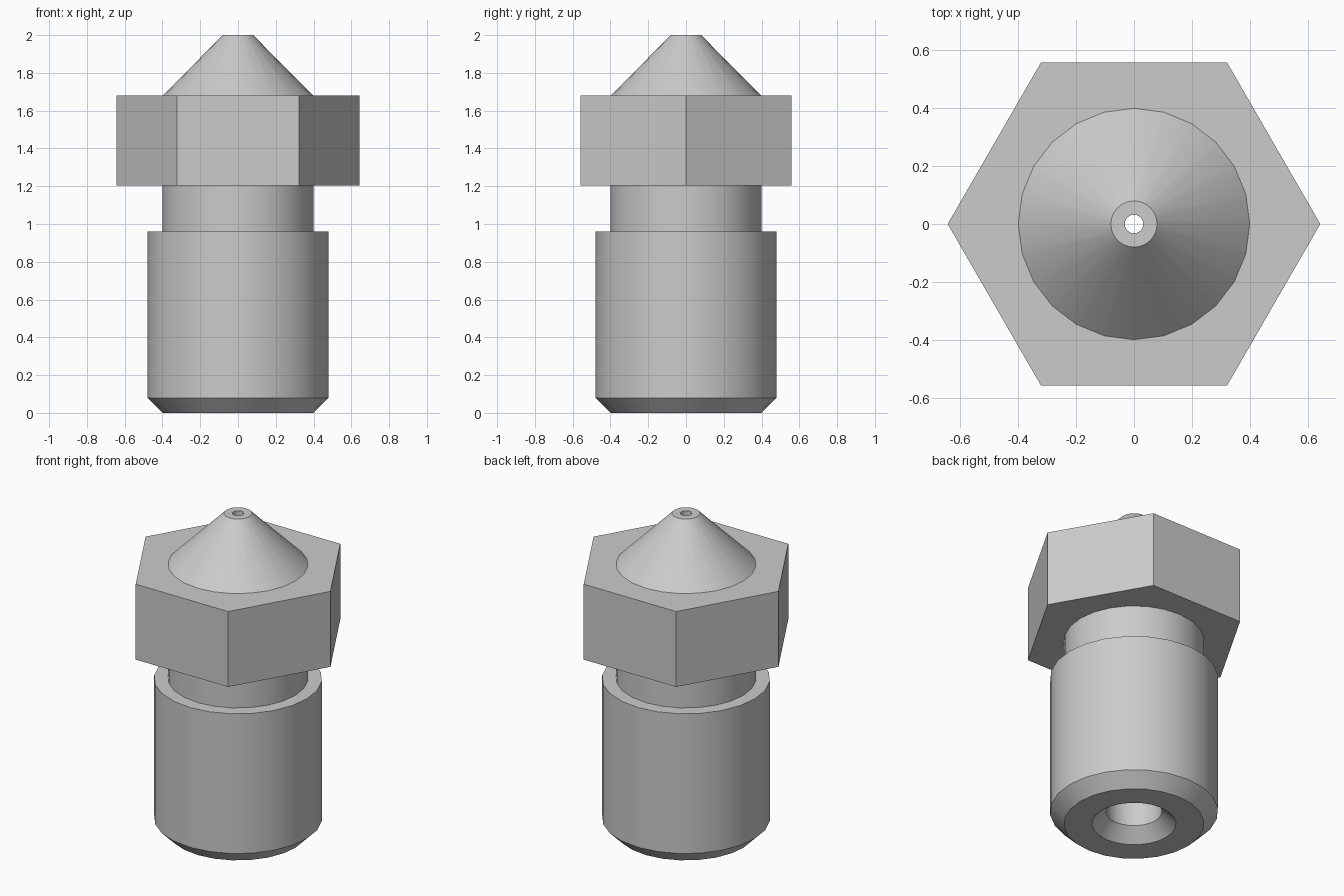
import bpy
import bmesh
import math

SIDES = 24

cube = bpy.data.objects.get("Cube")
if cube:
    bpy.data.objects.remove(cube, do_unlink=True)

metal = bpy.data.materials.new("grey metal")
metal.use_nodes = True
colour = (0.6, 0.6, 0.6, 1)
metal.diffuse_color = colour
metal.node_tree.nodes["Principled BSDF"].inputs["Base Color"].default_value = colour


def round_ring(angle):
    return 1.0


def hex_ring(angle):
    # Distance to a hexagon's edge, relative to its corner radius
    sector = math.pi / 3
    return math.cos(sector / 2) / math.cos(angle % sector - sector / 2)


def lathe(name, profile):
    """Skin rings given as (radius, height, ring shape), outside facing out."""
    bm = bmesh.new()
    rings = []
    for radius, z, shape in profile:
        ring = []
        for i in range(SIDES):
            a = math.tau * i / SIDES
            r = radius * shape(a)
            ring.append(bm.verts.new((r * math.cos(a), r * math.sin(a), z)))
        rings.append(ring)
    for low, high in zip(rings, rings[1:]):
        for i in range(SIDES):
            j = (i + 1) % SIDES
            bm.faces.new((low[i], low[j], high[j], high[i]))
    mesh = bpy.data.meshes.new(name)
    bm.to_mesh(mesh)
    bm.free()
    mesh.materials.append(metal)
    obj = bpy.data.objects.new(name, mesh)
    bpy.context.collection.objects.link(obj)
    bpy.ops.object.select_all(action='DESELECT')
    obj.select_set(True)
    bpy.context.view_layer.objects.active = obj
    bpy.ops.object.shade_smooth_by_angle(angle=math.radians(30))
    return obj


def turned(*points):
    return [(r, z, round_ring) for r, z in points]


# Chamfered shank with the narrower neck above it
lathe("shank", turned((0.24, 0), (0.4, 0), (0.48, 0.08), (0.48, 0.96),
                      (0.4, 0.96), (0.4, 1.205)))

# Hexagonal wrench collar
lathe("hex_collar", [(0.4, 1.205, round_ring), (0.644, 1.205, hex_ring),
                     (0.644, 1.68, hex_ring), (0.4, 1.68, round_ring)])

# Conical tip with a small flat end
lathe("cone_tip", turned((0.4, 1.68), (0.08, 2), (0.032, 2)))

# Through bore: fine outlet, inner taper, wide channel, countersink
lathe("bore", turned((0.032, 2), (0.032, 1.88), (0.16, 1.75),
                     (0.16, 0.08), (0.24, 0)))
